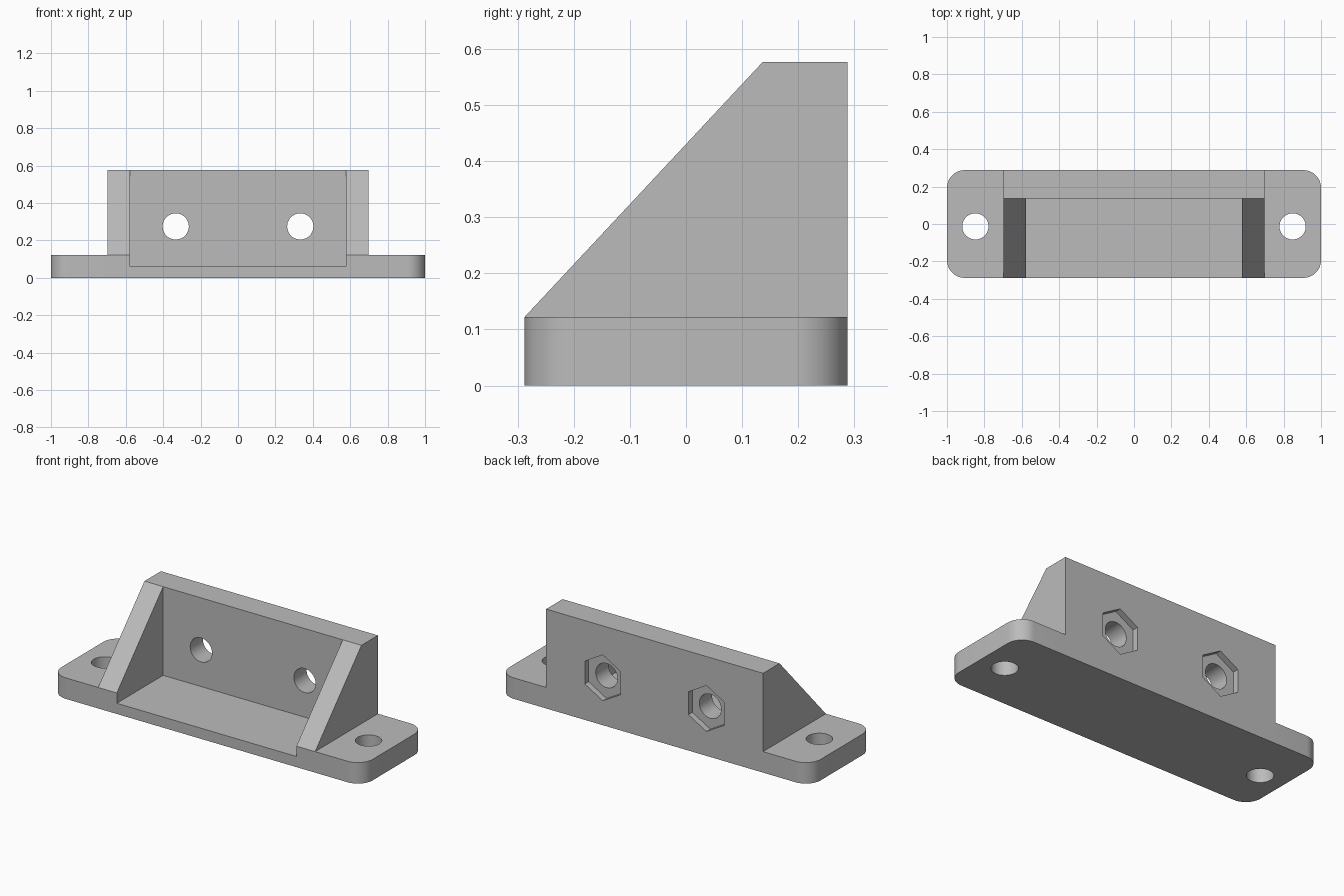
import bpy, bmesh, math
from mathutils import Vector

if "Cube" in bpy.data.objects:
    bpy.data.objects.remove(bpy.data.objects["Cube"], do_unlink=True)

grey = bpy.data.materials.new("plain grey")
grey.use_nodes = True
colour = (0.5, 0.5, 0.5, 1)
grey.diffuse_color = colour
grey.node_tree.nodes["Principled BSDF"].inputs["Base Color"].default_value = colour

HALF_DEPTH = 0.288
BASE_TOP = 0.122
FLOOR = 0.062
TOP = 0.577
WALL_FRONT = 0.137
INNER, OUTER = 0.577, 0.697


def prism(name, points, offset):
    """Extrude a flat outline of 3D points by an offset."""
    bm = bmesh.new()
    face = bm.faces.new([bm.verts.new(p) for p in points])
    new = bmesh.ops.extrude_face_region(bm, geom=[face])["geom"]
    verts = [v for v in new if isinstance(v, bmesh.types.BMVert)]
    bmesh.ops.translate(bm, vec=Vector(offset), verts=verts)
    bmesh.ops.recalc_face_normals(bm, faces=bm.faces)
    mesh = bpy.data.meshes.new(name)
    bm.to_mesh(mesh)
    bm.free()
    mesh.materials.append(grey)
    obj = bpy.data.objects.new(name, mesh)
    bpy.context.collection.objects.link(obj)
    return obj


def ring(radius, count, start=0.0):
    step = math.tau / count
    return [(radius * math.cos(start + i * step), radius * math.sin(start + i * step))
            for i in range(count)]


def combine(target, tool, operation):
    """Apply a boolean and discard the tool object."""
    tool.hide_render = True
    mod = target.modifiers.new(tool.name, "BOOLEAN")
    mod.operation, mod.solver, mod.object = operation, "EXACT", tool
    bpy.context.view_layer.objects.active = target
    bpy.ops.object.modifier_apply(modifier=mod.name)
    bpy.data.objects.remove(tool, do_unlink=True)


# Mounting plate with rounded corners
radius, steps = 0.095, 12
outline = []
for quarter, (sx, sy) in enumerate([(1, 1), (-1, 1), (-1, -1), (1, -1)]):
    for i in range(steps + 1):
        a = (quarter + i / steps) * math.pi / 2
        outline.append((sx * (1 - radius) + radius * math.cos(a),
                        sy * (HALF_DEPTH - radius) + radius * math.sin(a), 0))
bracket = prism("mounting_bracket", outline, (0, 0, BASE_TOP))

# Upright block with the sloping gusset profile
profile = [(-HALF_DEPTH, 0), (-HALF_DEPTH, BASE_TOP), (WALL_FRONT, TOP),
           (HALF_DEPTH, TOP), (HALF_DEPTH, 0)]
upright = prism("upright", [(-OUTER, y, z) for y, z in profile], (2 * OUTER, 0, 0))
combine(bracket, upright, "UNION")

# Open tray between the two gussets
tray = [(-INNER, -1, FLOOR), (INNER, -1, FLOOR), (INNER, -1, 1), (-INNER, -1, 1)]
combine(bracket, prism("tray_cutter", tray, (0, 1 + WALL_FRONT, 0)), "DIFFERENCE")

for side in (-1, 1):
    # Screw hole through the plate end
    hole = [(side * 0.848 + x, y - 0.013, -0.1) for x, y in ring(0.07, 48)]
    combine(bracket, prism("screw_cutter", hole, (0, 0, 0.4)), "DIFFERENCE")
    # Bolt hole through the wall
    hole = [(side * 0.333 + x, 0, z + 0.275) for x, z in ring(0.07, 48)]
    combine(bracket, prism("bolt_cutter", hole, (0, 0.5, 0)), "DIFFERENCE")
    # Hexagonal nut pocket in the back
    pocket = [(side * 0.333 + x, HALF_DEPTH - 0.035, z + 0.275)
              for x, z in ring(0.133, 6, math.pi / 2)]
    combine(bracket, prism("nut_cutter", pocket, (0, 0.2, 0)), "DIFFERENCE")

# Smooth the rounded walls and keep the edges crisp
bpy.ops.object.select_all(action="DESELECT")
bracket.select_set(True)
bpy.context.view_layer.objects.active = bracket
bpy.ops.object.shade_smooth_by_angle(angle=math.radians(30))
